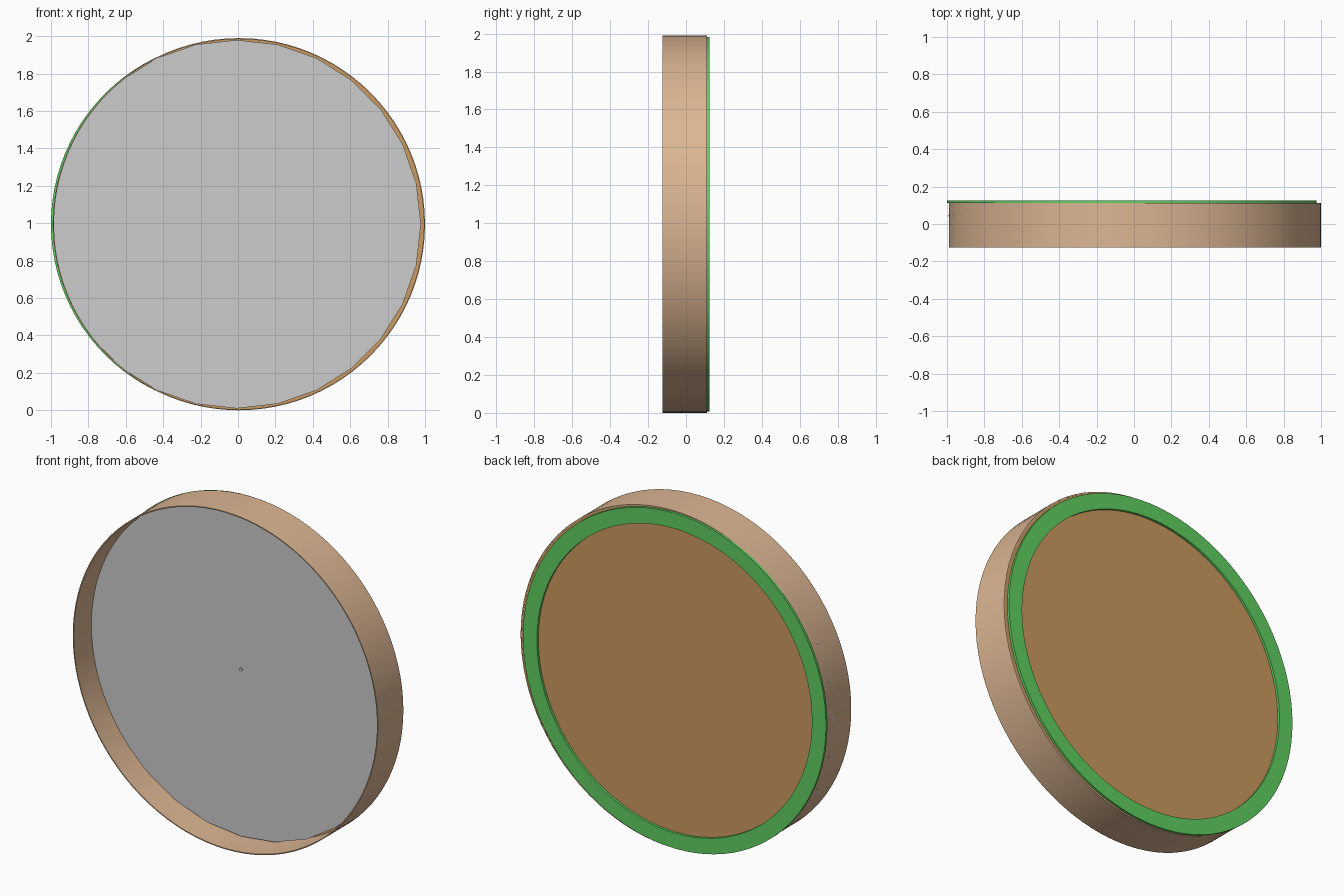
import bpy, bmesh, math

cube = bpy.data.objects.get("Cube")
if cube:
    bpy.data.objects.remove(cube, do_unlink=True)


def make_material(name, rgb):
    """Material from 0-255 display values, converted to linear."""
    lin = [((c / 255 + 0.055) / 1.055) ** 2.4 for c in rgb] + [1]
    mat = bpy.data.materials.new(name)
    mat.use_nodes = True
    mat.diffuse_color = lin
    mat.node_tree.nodes["Principled BSDF"].inputs["Base Color"].default_value = lin
    return mat


def lathe(name, profile, sides, x, mat, smooth=True, closed=True):
    """Spin (radius, y) points about a y-aligned axis through (x, 0, CENTRE_Z)."""
    bm = bmesh.new()
    rings = []
    for r, y in profile:
        ring = []
        for i in range(sides):
            a = 2 * math.pi * i / sides
            ring.append(bm.verts.new((r * math.sin(a), y, r * math.cos(a))))
        rings.append(ring)
    count = len(rings)
    for k in range(count if closed else count - 1):
        a, b = rings[k], rings[(k + 1) % count]
        for i in range(sides):
            j = (i + 1) % sides
            bm.faces.new((a[i], a[j], b[j], b[i]))
    if not closed:
        bm.faces.new(rings[0])
        bm.faces.new(rings[-1])
    bmesh.ops.recalc_face_normals(bm, faces=bm.faces)
    mesh = bpy.data.meshes.new(name)
    bm.to_mesh(mesh)
    bm.free()
    mesh.materials.append(mat)
    obj = bpy.data.objects.new(name, mesh)
    obj.location = (x, 0, CENTRE_Z)
    bpy.context.collection.objects.link(obj)
    if smooth:
        bpy.ops.object.select_all(action="DESELECT")
        obj.select_set(True)
        bpy.context.view_layer.objects.active = obj
        bpy.ops.object.shade_smooth_by_angle(angle=math.radians(30))
    return obj


def tube(name, outer, inner, front, back, x, mat):
    profile = [(outer, front), (outer, back), (inner, back), (inner, front)]
    return lathe(name, profile, 96, x, mat)


def disc(name, radius, front, back, sides, x, mat, smooth=False):
    return lathe(name, [(radius, front), (radius, back)], sides, x, mat, smooth, False)


CENTRE_Z = 0.995
tan = make_material("tan wood", (220, 182, 147))
brown = make_material("brown board", (203, 154, 96))
green = make_material("green trim", (96, 207, 96))
grey = make_material("grey face", (204, 204, 204))

# Thin outer hoop, open at the front
tube("hoop", 0.995, 0.989, -0.125, 0.112, 0.005, tan)
# Board closing the back
disc("back_board", 0.989, 0.1, 0.111, 96, 0.005, brown, True)
# Flat ring on the back, slightly off centre
tube("back_ring", 0.988, 0.897, 0.111, 0.125, -0.012, green)
# Recessed faceted face and its centre pin
disc("front_face", 0.985, 0.04, 0.05, 28, -0.007, grey)
disc("centre_pin", 0.01, 0.034, 0.04, 12, -0.007, grey)
